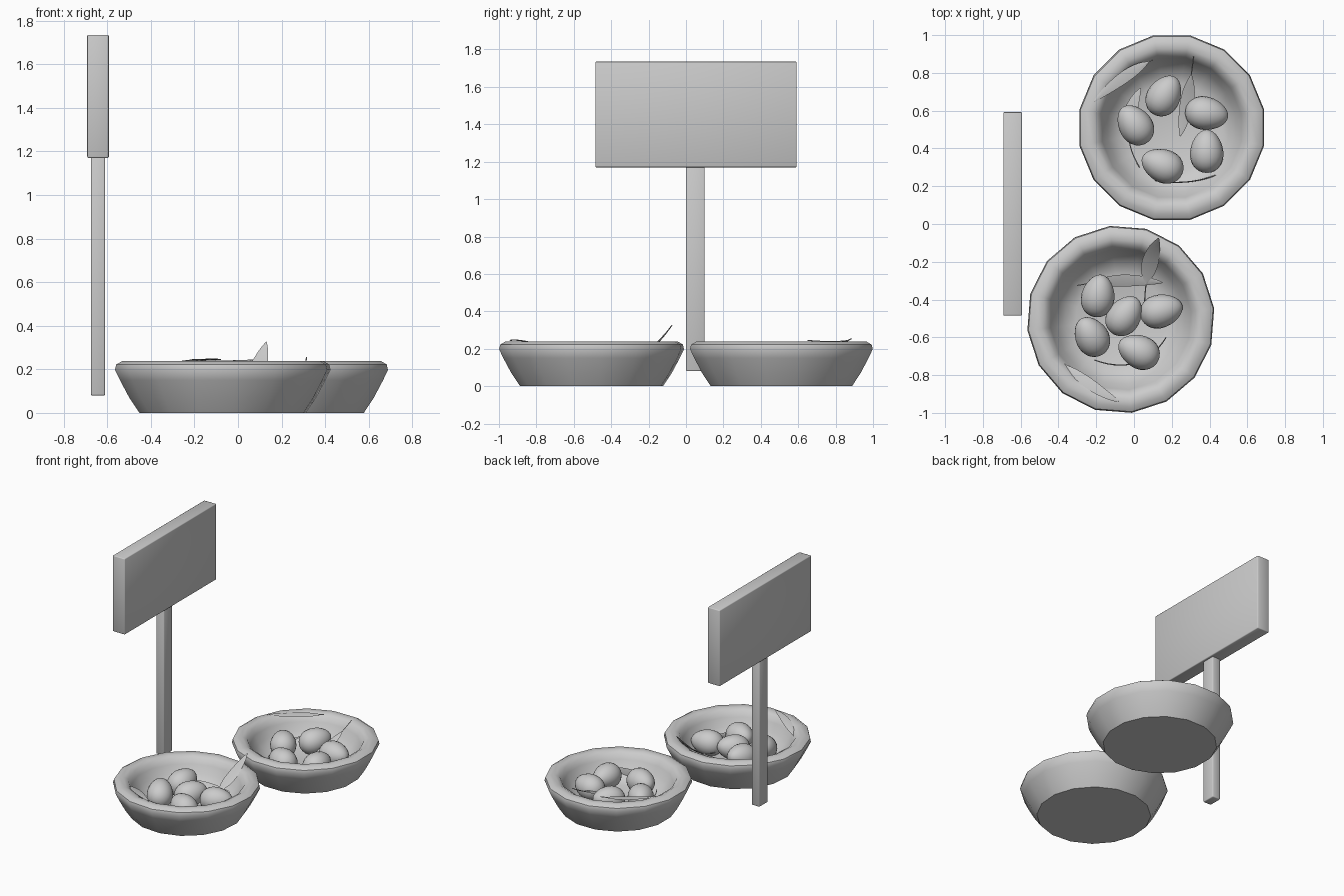
import bpy, bmesh, math
from mathutils import Vector, Matrix

if "Cube" in bpy.data.objects:
    bpy.data.objects.remove(bpy.data.objects["Cube"])

grey = bpy.data.materials.new("plain_grey")
grey.diffuse_color = (0.6, 0.6, 0.6, 1)
grey.use_nodes = True
grey.node_tree.nodes["Principled BSDF"].inputs["Base Color"].default_value = grey.diffuse_color


def finish(name, bm, angle=45):
    bmesh.ops.recalc_face_normals(bm, faces=bm.faces)
    me = bpy.data.meshes.new(name)
    bm.to_mesh(me)
    bm.free()
    ob = bpy.data.objects.new(name, me)
    bpy.context.collection.objects.link(ob)
    me.materials.append(grey)
    bpy.ops.object.select_all(action='DESELECT')
    ob.select_set(True)
    bpy.context.view_layer.objects.active = ob
    bpy.ops.object.shade_smooth_by_angle(angle=math.radians(angle))
    return ob


# Bowl: 16-sided lathe with a rounded lip and a hollow inside
PROFILE = [(0.385, 0), (0.432, 0.07), (0.475, 0.15), (0.498, 0.198), (0.492, 0.222),
           (0.465, 0.238), (0.425, 0.238), (0.395, 0.222), (0.375, 0.185),
           (0.345, 0.13), (0.30, 0.08), (0.24, 0.055)]


def bowl(name, cx, cy, turn):
    bm = bmesh.new()
    n = 16
    rings = []
    for r, z in PROFILE:
        rings.append([bm.verts.new((cx + r * math.cos(math.radians(turn) + math.tau * i / n),
                                    cy + r * math.sin(math.radians(turn) + math.tau * i / n), z))
                      for i in range(n)])
    for a, b in zip(rings, rings[1:]):
        for i in range(n):
            bm.faces.new((a[i], a[(i + 1) % n], b[(i + 1) % n], b[i]))
    bm.faces.new(rings[0])
    bm.faces.new(rings[-1])
    finish(name, bm)


# Egg: sphere stretched and tapered along its long axis
def egg(name, x, y, z, yaw, tilt):
    bm = bmesh.new()
    bmesh.ops.create_uvsphere(bm, u_segments=20, v_segments=14, radius=1)
    for v in bm.verts:
        k = 0.088 * (1 - 0.14 * v.co.z)
        v.co = Vector((v.co.x * k, v.co.y * k, v.co.z * 0.115))
    m = (Matrix.Translation((x, y, z)) @ Matrix.Rotation(math.radians(yaw), 4, 'Z')
         @ Matrix.Rotation(math.radians(90 - tilt), 4, 'Y'))
    bm.transform(m)
    finish(name, bm, 180)


# Feather: curved quill with a thin leaf-shaped vane on its outer part
def feather(name, p0, p1, p2, side, width, start=0.35):
    p0, p1, p2 = Vector(p0), Vector(p1), Vector(p2)
    side = Vector(side).normalized()
    ctrl = p1 * 2 - (p0 + p2) / 2

    def at(t):
        return p0 * (1 - t) ** 2 + ctrl * 2 * t * (1 - t) + p2 * t * t

    bm = bmesh.new()
    n = 14
    rings = []
    for i in range(n + 1):
        t = i / n
        c = at(t)
        d = (at(t + 0.01) - at(t - 0.01)).normalized()
        s = (side - d * side.dot(d)).normalized()
        up = d.cross(s)
        u = max(0, (t - start) / (1 - start))
        w = 0.004 + width * 0.5 * math.sin(math.pi * u ** 0.8) ** 0.8 if 0 < u < 1 else 0.003
        h = 0.003
        rings.append([bm.verts.new(c + o) for o in (s * w, up * h, -s * w, -up * h)])
    for a, b in zip(rings, rings[1:]):
        for i in range(4):
            bm.faces.new((a[i], a[(i + 1) % 4], b[(i + 1) % 4], b[i]))
    bm.faces.new(rings[0])
    bm.faces.new(rings[-1])
    finish(name, bm)


# Box with softened edges
def box(name, lo, hi, bevel):
    lo, hi = Vector(lo), Vector(hi)
    bm = bmesh.new()
    bmesh.ops.create_cube(bm, size=1)
    for v in bm.verts:
        v.co = Vector([(lo[i] + hi[i]) / 2 + v.co[i] * (hi[i] - lo[i]) for i in range(3)])
    bmesh.ops.bevel(bm, geom=bm.edges[:], offset=bevel, segments=2, affect='EDGES', profile=0.5)
    finish(name, bm, 50)


# Two bowls
bowl("front_bowl", -0.07, -0.505, 6.7)
bowl("back_bowl", 0.20, 0.51, 11.25)

# Eggs: x, y, z, yaw, tilt
front_eggs = [(-0.19, -0.38, 0.145, 80, 15), (-0.05, -0.485, 0.135, 55, 12),
              (0.145, -0.46, 0.13, 15, 5), (-0.225, -0.595, 0.135, 120, 25),
              (0.025, -0.675, 0.13, 155, 10)]
back_eggs = [(0.16, 0.68, 0.14, 60, 10), (0.385, 0.585, 0.135, -10, 5),
             (0.005, 0.525, 0.135, 125, 10), (0.385, 0.385, 0.135, 90, 5),
             (0.15, 0.31, 0.13, 157, 5)]
for i, e in enumerate(front_eggs):
    egg("front_egg_%d" % (i + 1), *e)
for i, e in enumerate(back_eggs):
    egg("back_egg_%d" % (i + 1), *e)

# Feathers in the front bowl
feather("front_feather_upright", (0.055, -0.45, 0.09), (0.075, -0.25, 0.155),
        (0.13, -0.075, 0.325), (1, -0.2, 0), 0.08)
feather("front_feather_back", (-0.30, -0.325, 0.14), (-0.07, -0.30, 0.12),
        (0.15, -0.31, 0.13), (0, 1, 0.4), 0.06, 0.2)
feather("front_feather_rim", (-0.38, -0.73, 0.20), (-0.23, -0.85, 0.238),
        (-0.08, -0.94, 0.245), (0.55, 0.8, -0.1), 0.05, 0.1)
feather("front_feather_low", (-0.21, -0.72, 0.11), (0.01, -0.735, 0.11),
        (0.17, -0.60, 0.12), (0, 0, 1), 0.05, 0.2)

# Feathers in the back bowl
feather("back_feather_rim", (0.10, 0.87, 0.245), (-0.055, 0.775, 0.238),
        (-0.21, 0.65, 0.245), (0.6, -0.8, -0.1), 0.055, 0.1)
feather("back_feather_upright", (0.315, 0.885, 0.255), (0.285, 0.67, 0.15),
        (0.245, 0.465, 0.10), (1, 0, 0.1), 0.065, 0.25)
feather("back_feather_left", (0.03, 0.30, 0.10), (-0.03, 0.50, 0.10),
        (0.035, 0.72, 0.13), (1, 0, 0.3), 0.07, 0.4)
feather("back_feather_low", (0.11, 0.23, 0.12), (0.30, 0.225, 0.12),
        (0.47, 0.275, 0.13), (0, 0, 1), 0.05, 0.2)

# Sign board on its post
box("sign_post", (-0.675, 0.0, 0.08), (-0.61, 0.10, 1.18), 0.006)
box("sign_board", (-0.692, -0.485, 1.17), (-0.593, 0.592, 1.735), 0.006)
